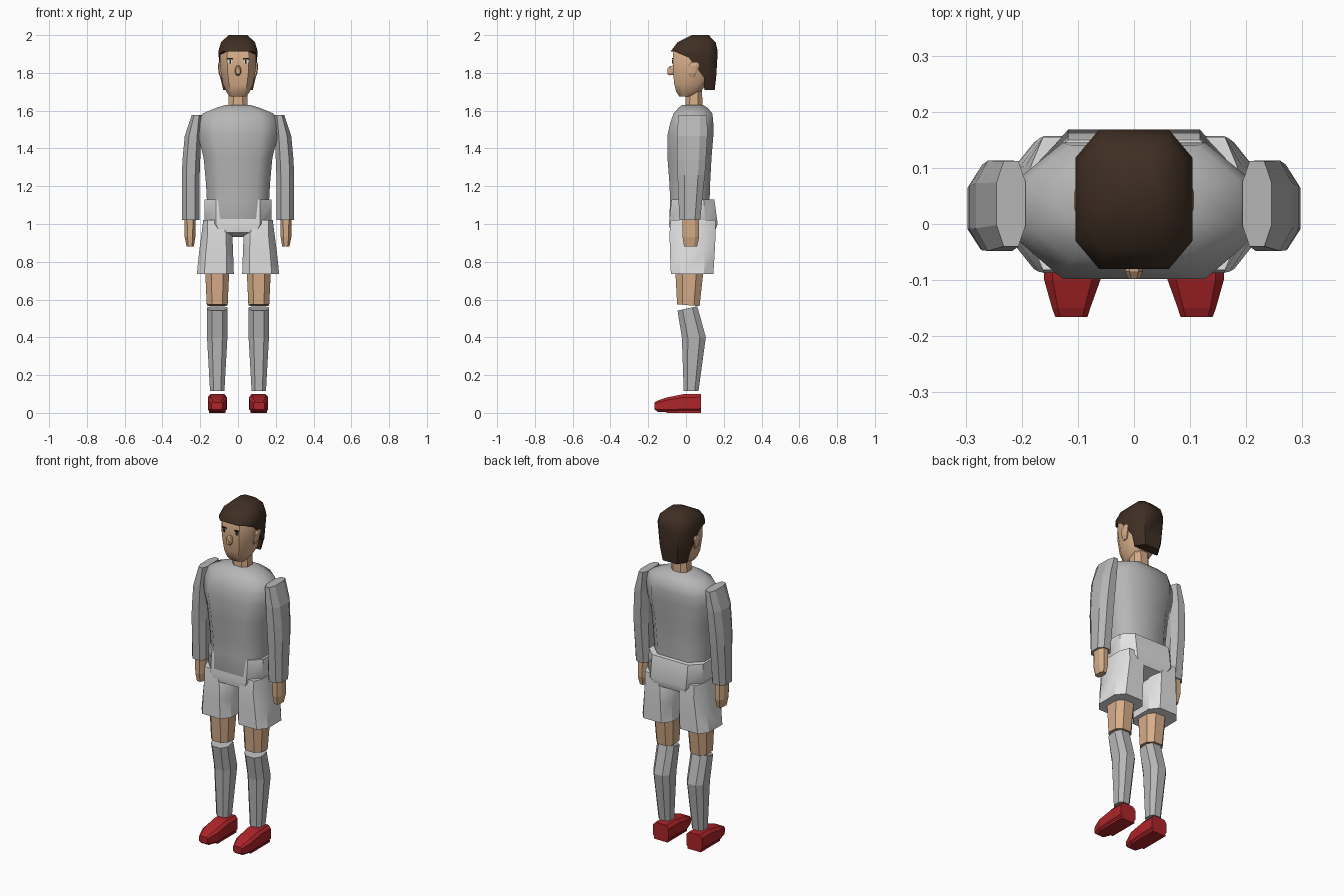
import bpy, bmesh, math

if "Cube" in bpy.data.objects:
    bpy.data.objects.remove(bpy.data.objects["Cube"])


def material(name, rgb):
    m = bpy.data.materials.new(name)
    m.diffuse_color = (*rgb, 1)
    m.use_nodes = True
    m.node_tree.nodes["Principled BSDF"].inputs["Base Color"].default_value = m.diffuse_color
    return m


SHIRT = material("light_grey", (0.47, 0.47, 0.47))
SHORTS = material("off_white", (0.76, 0.76, 0.76))
SKIN = material("skin", (0.68, 0.42, 0.25))
RED = material("red", (0.42, 0.018, 0.022))
HAIR = material("dark_brown", (0.05, 0.028, 0.017))
BLACK = material("black", (0.012, 0.01, 0.008))
WHITE = material("white", (0.85, 0.85, 0.85))


def finish(bm, name, mat, angle=None):
    bmesh.ops.recalc_face_normals(bm, faces=bm.faces[:])
    me = bpy.data.meshes.new(name)
    bm.to_mesh(me)
    bm.free()
    ob = bpy.data.objects.new(name, me)
    bpy.context.collection.objects.link(ob)
    me.materials.append(mat)
    if angle:
        bpy.ops.object.select_all(action='DESELECT')
        bpy.context.view_layer.objects.active = ob
        ob.select_set(True)
        bpy.ops.object.shade_smooth_by_angle(angle=math.radians(angle))
    return ob


def loft(name, mat, secs, cut=(0.25, 0.25), side=1, axis='z', angle=None):
    """Skin chamfered rectangles (t, a0, a1, b0, b1[, tilt]) along an axis."""
    bm = bmesh.new()
    rings = []
    for t, a0, a1, b0, b1, *tilt in secs:
        ca, cb = (a1 - a0) * cut[0], (b1 - b0) * cut[1]
        pts = [(a0 + ca, b0), (a1 - ca, b0), (a1, b0 + cb), (a1, b1 - cb),
               (a1 - ca, b1), (a0 + ca, b1), (a0, b1 - cb), (a0, b0 + cb)]
        k = tilt[0] if tilt else 0
        ring = []
        for a, b in pts:
            u = t + k * (b - (b0 + b1) / 2)
            ring.append(bm.verts.new((side * a, b, u) if axis == 'z' else (side * a, u, b)))
        rings.append(ring)
    for r, q in zip(rings, rings[1:]):
        for i in range(8):
            j = (i + 1) % 8
            bm.faces.new((r[i], r[j], q[j], q[i]))
    bm.faces.new(rings[0])
    bm.faces.new(rings[-1])
    return finish(bm, name, mat, angle)


def box(name, mat, x, y, z, side=1):
    bm = bmesh.new()
    bmesh.ops.create_cube(bm, size=1)
    for v in bm.verts:
        v.co = (side * (x[0] + (v.co.x + .5) * (x[1] - x[0])),
                y[0] + (v.co.y + .5) * (y[1] - y[0]),
                z[0] + (v.co.z + .5) * (z[1] - z[0]))
    return finish(bm, name, mat)


def sym(z, w, y0, y1):
    return (z, -w, w, y0, y1)


# Shirt body and hips
loft("shirt", SHIRT, [
    sym(0.99, .155, -.075, .125), sym(1.03, .158, -.088, .125), sym(1.13, .165, -.084, .125),
    sym(1.22, .17, -.088, .128), sym(1.35, .182, -.098, .135), sym(1.47, .212, -.098, .145),
    sym(1.53, .212, -.085, .145), sym(1.585, .188, -.066, .14), sym(1.615, .115, -.04, .115),
    sym(1.63, .065, -.02, .09)], cut=(.2, .3), angle=50)
loft("hips", SHORTS, [
    sym(.93, .05, -.01, .08), sym(.955, .145, -.082, .15), sym(1.0, .178, -.09, .168),
    sym(1.13, .178, -.077, .15)], cut=(.17, .25), angle=40)

# Neck and head
loft("neck", SKIN, [sym(1.58, .052, -.005, .088), sym(1.72, .048, 0, .085)])
loft("head", SKIN, [
    sym(1.675, .045, -.035, .045), sym(1.70, .062, -.052, .075), sym(1.74, .08, -.062, .11),
    sym(1.82, .094, -.07, .135), sym(1.90, .096, -.07, .14), sym(1.95, .08, -.05, .13)],
    cut=(.2, .25), angle=50)
loft("nose", SKIN, [(-.098, -.01, .01, 1.793, 1.825), (-.085, -.016, .016, 1.787, 1.836),
                    (-.06, -.012, .012, 1.79, 1.84)], axis='y')

# Hair: full cap with the face side cut away
hair = loft("hair", HAIR, [
    sym(1.71, .078, -.08, .152), sym(1.78, .095, -.08, .16), sym(1.915, .104, -.08, .168),
    sym(1.962, .09, -.045, .157), sym(2.0, .05, .03, .12)], cut=(.2, .2), angle=50)
bm = bmesh.new()
outline = [(-.2, 1.915), (-.06, 1.913), (.015, 1.88), (.095, 1.775), (.1, 1.6), (-.2, 1.6)]
face = bm.faces.new([bm.verts.new((-.3, y, z)) for y, z in outline])
ext = bmesh.ops.extrude_face_region(bm, geom=[face])
bmesh.ops.translate(bm, vec=(.6, 0, 0),
                    verts=[v for v in ext["geom"] if isinstance(v, bmesh.types.BMVert)])
cutter = finish(bm, "hairline_cutter", HAIR)
mod = hair.modifiers.new("hairline", 'BOOLEAN')
mod.operation, mod.object, mod.solver = 'DIFFERENCE', cutter, 'EXACT'
cutter.hide_render = True
cutter.hide_set(True)

for s, tag in ((1, "right"), (-1, "left")):
    # Face details
    box("eye_" + tag, WHITE, (.032, .055), (-.0725, -.066), (1.853, 1.868), s)
    box("pupil_" + tag, BLACK, (.036, .046), (-.0745, -.067), (1.851, 1.868), s)
    box("eyelid_" + tag, BLACK, (.026, .057), (-.0745, -.067), (1.872, 1.879), s)
    loft("ear_" + tag, SKIN, [(1.775, .08, .094, .02, .045), (1.80, .085, .103, .012, .058),
                              (1.84, .085, .107, .015, .07), (1.855, .085, .103, .03, .062)],
         side=s)

    # Sleeves and hands
    loft("sleeve_" + tag, SHIRT, [
        (1.02, .205, .296, -.035, .075), (1.26, .203, .297, -.045, .1),
        (1.34, .2, .294, -.047, .106), (1.465, .195, .282, -.048, .113),
        (1.578, .193, .245, -.04, .112)], side=s)
    loft("hand_" + tag, SKIN, [(.88, .234, .272, -.01, .058), (.93, .226, .282, -.018, .07),
                               (1.03, .224, .284, -.02, .068)], side=s)

    # Shorts legs
    loft("shorts_leg_" + tag, SHORTS, [
        (.735, .022, .218, -.08, .145), (.85, .026, .206, -.085, .152),
        (.95, .03, .193, -.087, .157), (1.02, .075, .184, -.082, .155)],
        cut=(.2, .22), side=s, angle=35)

    # Bare knees, socks and shoes
    loft("thigh_" + tag, SKIN, [(.57, .055, .165, -.047, .072, -.08),
                                (.82, .043, .177, -.06, .1)], side=s)
    loft("sock_" + tag, SHIRT, [
        (.115, .072, .148, -.012, .066), (.4, .056, .164, -.022, .105),
        (.553, .055, .165, -.045, .06, .22)], side=s)
    loft("shoe_" + tag, RED, [
        (.08, .058, .16, .005, .1), (-.01, .058, .16, .003, .1), (-.1, .06, .16, .003, .082),
        (-.15, .078, .146, .006, .065), (-.166, .083, .14, .018, .056)],
        cut=(.15, .18), side=s, axis='y')
    box("sole_" + tag, RED, (.065, .153), (-.1, .08), (0, .012), s)
